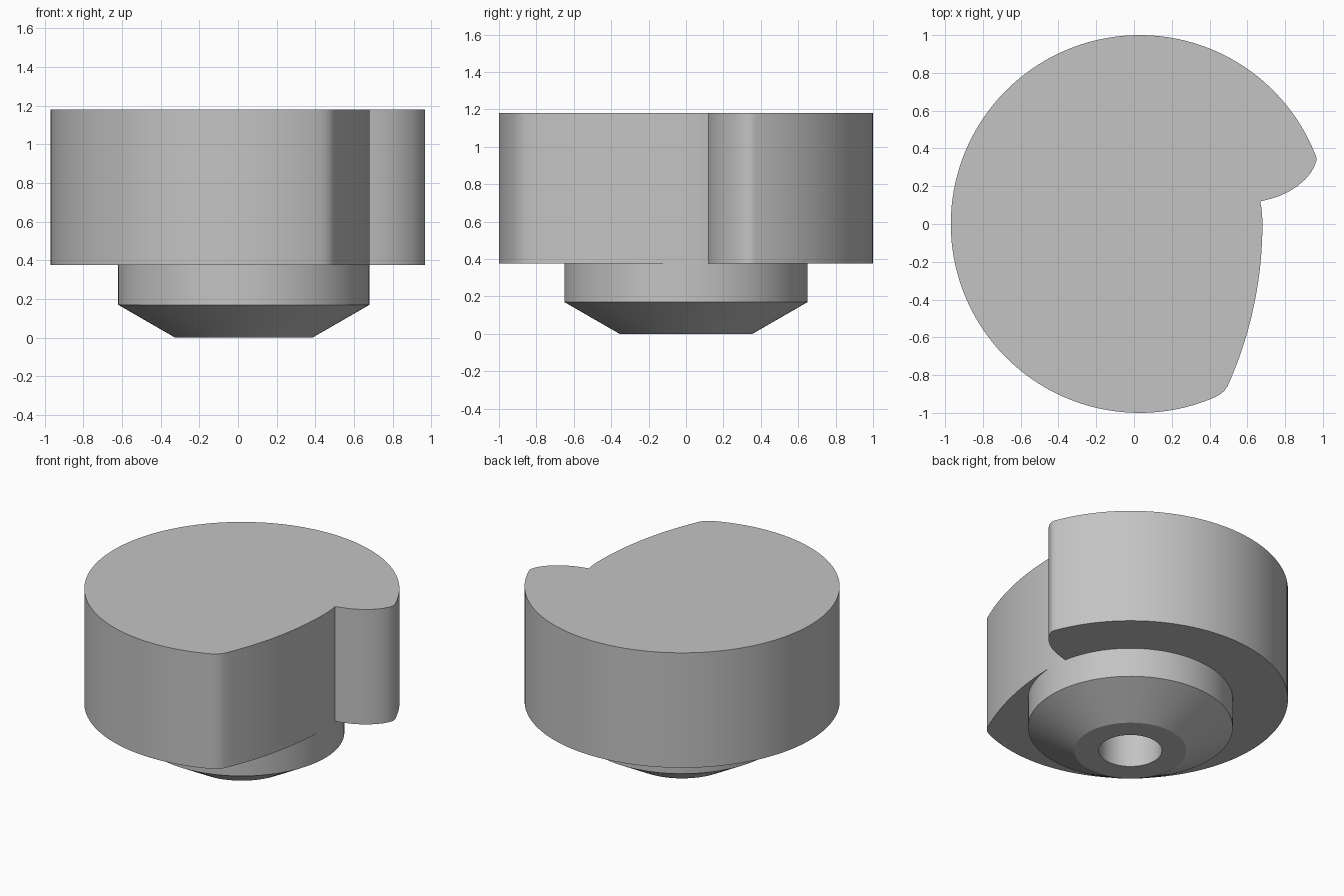
import bpy, bmesh
from math import sin, cos, asin, pi, radians

old = bpy.data.objects.get("Cube")
if old:
    bpy.data.objects.remove(old, do_unlink=True)

CX = 0.03                      # shared axis of disc, hub and bore
HUB_R, BORE_R = 0.65, 0.2
Z_CONE, Z_DISC, Z_TOP = 0.17, 0.375, 1.18
BORE_TOP = 0.8

grey = bpy.data.materials.new("plain grey")
grey.use_nodes = True
colour = (0.55, 0.55, 0.55, 1)
grey.diffuse_color = colour
grey.node_tree.nodes["Principled BSDF"].inputs["Base Color"].default_value = colour


def arc(cx, r, a0, a1, n):
    """Points on an arc centred on the x axis, both ends included."""
    step = (a1 - a0) / n
    return [(cx + r * cos(a0 + i * step), r * sin(a0 + i * step)) for i in range(n + 1)]


def finish(bm, name):
    bmesh.ops.recalc_face_normals(bm, faces=bm.faces)
    mesh = bpy.data.meshes.new(name)
    bm.to_mesh(mesh)
    bm.free()
    mesh.materials.append(grey)
    obj = bpy.data.objects.new(name, mesh)
    bpy.context.collection.objects.link(obj)
    return obj


def extrude_outline(name, points, z0, z1):
    bm = bmesh.new()
    face = bm.faces.new([bm.verts.new((x, y, z0)) for x, y in points])
    top = bmesh.ops.extrude_face_region(bm, geom=[face], use_keep_orig=True)["geom"]
    verts = [v for v in top if isinstance(v, bmesh.types.BMVert)]
    bmesh.ops.translate(bm, verts=verts, vec=(0, 0, z1 - z0))
    return finish(bm, name)


def activate(obj):
    bpy.ops.object.select_all(action='DESELECT')
    obj.select_set(True)
    bpy.context.view_layer.objects.active = obj


# Cam outline: round rim, filleted corner, shallow flank, hub arc, hooked tip
FLANK_R = 2.09
flank_x = CX + HUB_R - FLANK_R
outline = arc(CX, 1.0, radians(21.8), radians(293.6), 110)
outline += [(0.455, -0.902), (0.477, -0.885)]
outline += arc(flank_x, FLANK_R, -asin(0.86 / FLANK_R), 0, 20)
outline += arc(CX, HUB_R, 0, radians(10.6), 4)[1:]
outline += [(0.72, 0.132), (0.77, 0.148), (0.82, 0.172), (0.865, 0.2),
            (0.905, 0.235), (0.935, 0.27), (0.955, 0.305), (0.965, 0.335), (0.966, 0.352)]
cam = extrude_outline("cam_disc", outline, Z_DISC, Z_TOP)

# Blind bore cut up into the disc
cutter = extrude_outline("bore_cutter", arc(CX, BORE_R, 0, 2 * pi, 64)[:-1], 0.1, BORE_TOP)
cutter.hide_render = True
cut = cam.modifiers.new("bore", 'BOOLEAN')
cut.operation, cut.solver, cut.object = 'DIFFERENCE', 'EXACT', cutter
activate(cam)
bpy.ops.object.modifier_apply(modifier=cut.name)
bpy.data.objects.remove(cutter, do_unlink=True)

# Hub with a conical end and the bore through it
bm = bmesh.new()
profile = [(BORE_R, Z_DISC), (BORE_R, 0), (0.355, 0), (HUB_R, Z_CONE), (HUB_R, Z_DISC)]
verts = [bm.verts.new((CX + r, 0, z)) for r, z in profile]
edges = [bm.edges.new(pair) for pair in zip(verts, verts[1:])]
bmesh.ops.spin(bm, geom=verts + edges, cent=(CX, 0, 0), axis=(0, 0, 1),
               angle=2 * pi, steps=128, use_duplicate=False)
bmesh.ops.remove_doubles(bm, verts=bm.verts, dist=0.0001)
hub = finish(bm, "hub")
# An open shell: make sure its faces point outwards
if min(hub.data.polygons, key=lambda p: p.center.z).normal.z > 0:
    hub.data.flip_normals()

for obj in (cam, hub):
    activate(obj)
    bpy.ops.object.shade_smooth_by_angle(angle=radians(25))
